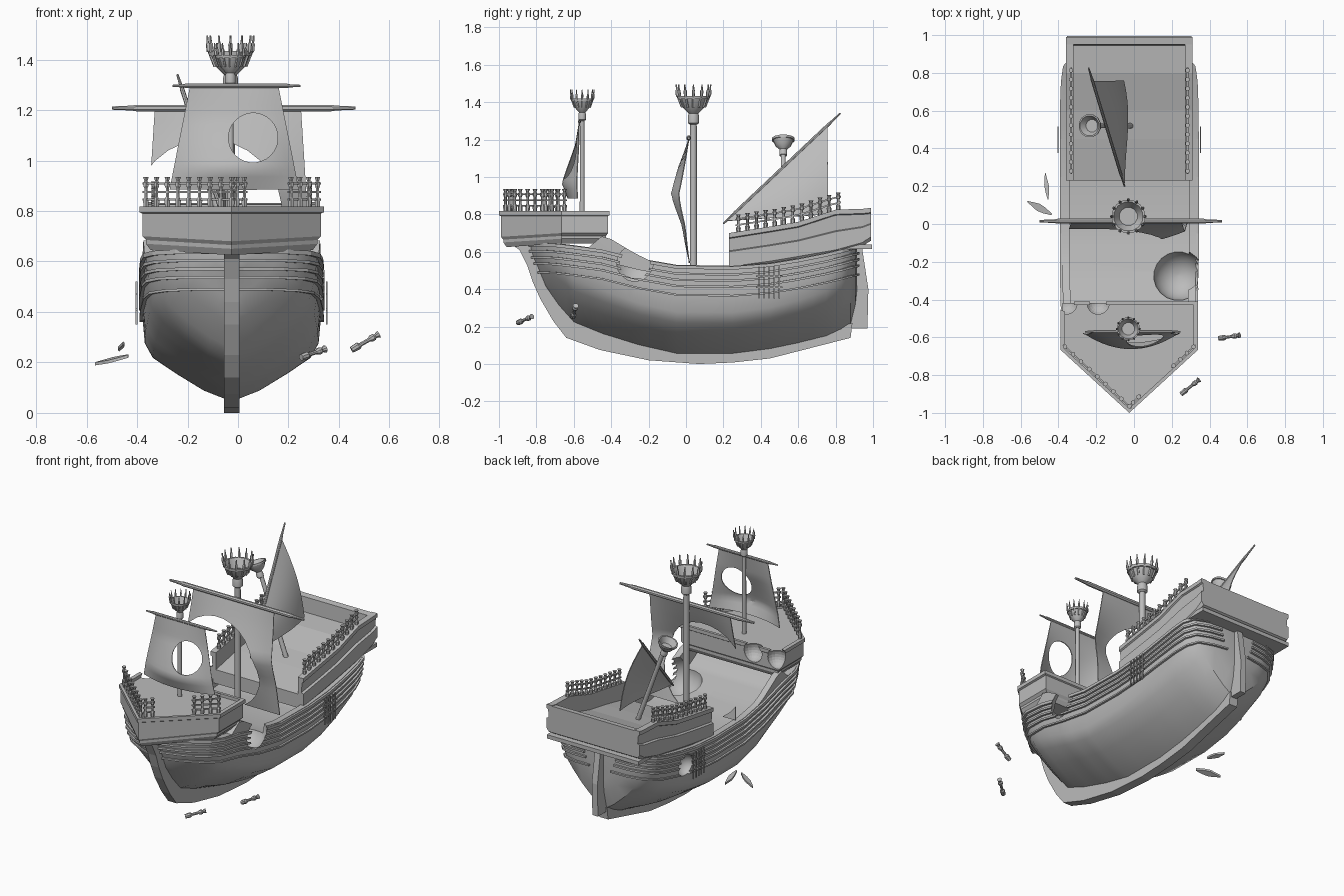
import bpy, bmesh, math
from mathutils import Vector as V

if "Cube" in bpy.data.objects:
    bpy.data.objects.remove(bpy.data.objects["Cube"])

C = -0.025  # ship centre line in x
grey = bpy.data.materials.new("plain grey")
grey.diffuse_color = (0.5, 0.5, 0.5, 1)
grey.use_nodes = True
grey.node_tree.nodes["Principled BSDF"].inputs["Base Color"].default_value = grey.diffuse_color


class Part:
    """Collects lofts and lathes into one named object."""
    def __init__(self, name):
        self.name, self.v, self.f = name, [], []

    def loft(self, rings, caps=True):
        b, n = len(self.v), len(rings[0])
        for r in rings:
            self.v += [tuple(p) for p in r]
        for i in range(len(rings) - 1):
            for j in range(n):
                k = (j + 1) % n
                self.f.append((b + i*n + j, b + i*n + k, b + (i+1)*n + k, b + (i+1)*n + j))
        if caps:
            self.f.append(tuple(range(b + n - 1, b - 1, -1)))
            e = b + (len(rings) - 1) * n
            self.f.append(tuple(range(e, e + n)))

    def lathe(self, p0, axis, prof, n=10):
        p0, axis = V(p0), V(axis).normalized()
        q = axis.to_track_quat('Z', 'Y')
        a = [2 * math.pi * (i + .5) / n for i in range(n)]
        self.loft([[p0 + q @ V((r*math.cos(t), r*math.sin(t), d)) for t in a] for d, r in prof])

    def rod(self, p0, p1, r, n=6, r1=None):
        d = V(p1) - V(p0)
        self.lathe(p0, d, [(0, r), (d.length, r1 or r)], n)

    def done(self, smooth=False):
        me = bpy.data.meshes.new(self.name)
        me.from_pydata(self.v, [], self.f)
        bm = bmesh.new()
        bm.from_mesh(me)
        bmesh.ops.recalc_face_normals(bm, faces=bm.faces)
        bm.to_mesh(me)
        bm.free()
        me.materials.append(grey)
        ob = bpy.data.objects.new(self.name, me)
        bpy.context.collection.objects.link(ob)
        if smooth:
            shade(ob)
        return ob


def shade(ob, angle=32):
    for p in ob.data.polygons:
        p.use_smooth = True
    ob.data.set_sharp_from_angle(angle=math.radians(angle))


def bake(ob):
    dg = bpy.context.evaluated_depsgraph_get()
    me = bpy.data.meshes.new_from_object(ob.evaluated_get(dg))
    ob.modifiers.clear()
    ob.data = me


def cut(ob, centre, r, depth=None):
    """Subtract a ball, or a round bar along y when depth is given."""
    p = Part("cutter")
    if depth:
        p.lathe(V(centre) - V((0, depth, 0)), (0, 1, 0), [(0, r), (2*depth, r)], 28)
    else:
        p.lathe(V(centre), (0, 0, 1), [(-r*math.cos(math.pi*(i+.2)/12.4), r*math.sin(math.pi*(i+.2)/12.4))
                                       for i in range(13)], 20)
    c = p.done()
    c.hide_render = True
    m = ob.modifiers.new("cut", 'BOOLEAN')
    m.operation, m.object, m.solver = 'DIFFERENCE', c, 'EXACT'
    bpy.context.view_layer.update()
    bake(ob)
    bpy.data.objects.remove(c)


def interp(table, x):
    if x <= table[0][0]:
        return table[0][1:]
    for a, b in zip(table, table[1:]):
        if x <= b[0]:
            t = (x - a[0]) / (b[0] - a[0])
            return [p + (q - p) * t for p, q in zip(a[1:], b[1:])]
    return table[-1][1:]


# Hull stations: y, bottom z, sheer z, half width, sharpness of the section
ST = [(-.83, .58, .65, .03, 1), (-.79, .5, .65, .14, 1), (-.75, .40, .65, .22, 1), (-.68, .30, .645, .305, .9),
      (-.6, .21, .635, .34, .7), (-.45, .15, .615, .35, .4), (-.25, .09, .565, .355, .1), (-.05, .045, .53, .355, 0),
      (.25, .045, .525, .355, 0), (.45, .07, .54, .355, .1), (.6, .1, .565, .355, .3), (.75, .135, .595, .35, .6),
      (.83, .17, .615, .34, .9), (.88, .2, .63, .3, 1), (.905, .3, .635, .22, 1), (.915, .38, .64, .12, 1)]
MID = [(0, 0), (.31, .09), (.62, .23), (.88, .36), (.97, .48), (1, .72), (1, 1)]
VEE = [(0, 0), (.25, .12), (.5, .28), (.72, .45), (.88, .6), (.96, .78), (1, 1)]
HUMP = [(-.5, .07), (-.4, .065), (-.3, .03), (-.2, 0)]


def section(k):
    return [(a + (c - a)*k, b + (d - b)*k) for (a, b), (c, d) in zip(MID, VEE)]


def half(y, z):
    zb, zs, w, k = interp(ST, y)
    return w * interp([(v, u) for u, v in section(k)], (z - zb) / (zs - zb))[0]


ys = sorted({s[0] for s in ST} | {-.81, -.77, -.72, -.64, -.52, -.4, -.35, -.3, -.2, -.12, .1, .35, .52, .68, .79})
rings = []
for y in ys:
    zb, zs, w, k = interp(ST, y)
    zt = zs + (interp(HUMP, y)[0] if -.5 < y < -.2 else 0)
    zd = zs - (.06 if -.5 < y < .4 else .02)
    pts = [(w*u, zb + v*(zs - zb)) for u, v in section(k)]
    pts[-1] = (w, zt)
    wi = max(w - .04, w * .6)
    pts += [(wi, zt), (wi, zd)]
    rings.append([(C + x, y, z) for x, z in pts] + [(C - x, y, z) for x, z in reversed(pts[1:])])
p = Part("hull")
p.loft(rings)
hull = p.done()

# Wales: raised strips running round the hull
p = Part("wales")
for d, t in ((.012, .018), (.047, .012), (.08, .012), (.113, .012), (.16, .01)):
    for s in (1, -1):
        path = []
        for y in ys:
            zb, zs, w, k = interp(ST, y)
            z = zs - d
            if z > zb - .03:
                path.append(V((C + s * half(y, z), y, z)))
        out = []
        for i, q in enumerate(path):
            g = path[min(i+1, len(path)-1)] - path[max(i-1, 0)]
            n = V((s*g.y, -s*g.x, 0)).normalized() * .013
            up = V((0, 0, t / 2))
            out.append([q - n - up, q + n - up, q + n + up, q - n + up])
        p.loft(out)
wales = p.done()

# Shot damage in the hull sides
for ob in (hull, wales):
    cut(ob, (.235, -.27, .54), .135)
    cut(ob, (-.385, .545, .45), .07)
shade(hull)


def slab(name, pts, w):
    q = Part(name)
    q.loft([[(C + s*w, y, z) for y, z in pts] for s in (-1, 1)])
    return q.done()


# Keel with stem, and rudder
slab("keel", [(-.94, .645), (-.89, .61), (-.85, .53), (-.82, .44), (-.78, .35), (-.71, .23), (-.64, .14), (-.46, .075),
              (-.2, .02), (.07, 0), (.25, .008), (.45, .03), (.88, .14), (.89, .22), (.6, .13), (.45, .1), (.25, .07),
              (.07, .065), (-.25, .11), (-.45, .17), (-.59, .23), (-.67, .32), (-.74, .42), (-.78, .55), (-.79, .65)], .03)
slab("rudder", [(.87, .19), (.97, .19), (.975, .4), (.94, .63), (.89, .63)], .02)

# Forecastle: five-sided box with rim and sunken deck
plan = [(0, -1), (.365, -.665), (.365, -.41), (-.365, -.41), (-.365, -.665)]
p = Part("forecastle")
p.loft([[(C + x*s, -.66 + (y + .66)*s, z + (.02 if y > -.9 and z < .7 else 0)) for x, y in plan] for s, z in
        ((.88, .625), (.93, .65), (.93, .665), (.97, .68), (.97, .79), (1, .795), (1, .818), (.93, .818), (.93, .798))])
castle = p.done()
for x in (-.36, -.19):
    cut(castle, (x, -.42, .77), .065)

# Sterncastle: sloping walls round a sunken deck
p = Part("sterncastle")
rings = []
for y, zb, zt, wall in ((.23, .5, .70, .11), (.45, .53, .735, .1), (.6, .555, .76, .1), (.8, .59, .825, .11),
                        (.945, .63, .83, .1), (.95, .635, .83, .004), (.99, .66, .835, .004)):
    zm = zb + (zt - zb) * .5
    half_ring = [(.32, zb), (.335, zb + .02), (.335, zm), (.32, zm + .005), (.325, zt - .03), (.335, zt - .025),
                 (.335, zt), (.295, zt), (.295, zt - wall)]
    rings.append([(C + x, y, z) for x, z in half_ring] + [(C - x, y, z) for x, z in reversed(half_ring)])
p.loft(rings)
p.loft([[(C + x, y, z) for x, y in ((-.33, .84), (.33, .84), (.33, .995), (-.33, .995))] for z in (.615, .64)])
p.done()

# Railings: turned posts joined by bars
POST = [(0, .011), (.03, .013), (.04, .007), (.075, .007), (.085, .012), (.098, .012), (.104, .007), (.12, .013)]


def railing(part, pts, h=.12, bars=(.25, .5, .78)):
    for q in pts:
        part.lathe(q, (0, 0, 1), [(d * h / .12, r) for d, r in POST], 6)
    e = (V(pts[-1]) - V(pts[0])).normalized() * .015
    for b in bars:
        up = V((0, 0, b * h))
        for a, c in zip(pts, pts[1:]):
            part.rod(V(a) + up - e, V(c) + up + e, .006, 4)


def line(a, b, n):
    return [V(a).lerp(V(b), i / (n - 1)) for i in range(n)]


p = Part("forecastle_railing")
railing(p, line((C - .34, -.65, .815), (C, -.965, .815), 9))
railing(p, line((C + .02, -.945, .815), (C + .05, -.915, .815), 2))
railing(p, line((C + .235, -.75, .815), (C + .34, -.65, .815), 4))
p.done()
p = Part("sterncastle_railings")
TOP = [(.23, .70), (.45, .735), (.6, .76), (.8, .825), (.945, .83)]
for s in (-1, 1):
    railing(p, [V((C + s*.308, y, interp(TOP, y)[0] - .004)) for y in (.28 + i*.0485 for i in range(12))], .095, (.42, .75))
p.done()

# Side ladders (chain plates)
p = Part("side_ladders")
for s in (-1, 1):
    x = C + s * .377
    for i in range(5):
        p.rod((x, .39 + .027*i, .35), (x, .39 + .027*i, .52), .005, 4)
    for z in (.41, .47):
        p.rod((x, .375, z), (x, .515, z), .005, 4)
p.done()


# Masts with crow's nests
def nest(part, p0, axis, r, h, spikes):
    cup = [(0, .2), (.04, .32), (.2, .32), (.27, .27), (.42, .62), (.62, .8), (.62, .9), (.7, .92), (.7, .8), (.45, .5)]
    part.lathe(p0, axis, [(d*h, q*r) for d, q in cup], 12)
    for i in range(spikes):
        a = 2 * math.pi * i / spikes
        e = V((math.cos(a), math.sin(a), 0)) * r
        u = V((0, 0, h))
        part.rod(V(p0) + e*.62 + u*.42, V(p0) + e*.88 + u*.72, r*.07, 5)
        part.lathe(V(p0) + e*.88 + u*.68, e*.06 + u*.3, [(0, r*.08), (.14*h, r*.09), (.17*h, r*.05), (.3*h, r*.035)], 5)


x = -.03
for nm, base, top, r, nr, nh, sp in (("fore_mast", (x, -.555, .79), (x, -.555, 1.32), .012, .067, .17, 12),
                                     ("main_mast", (x, .04, .45), (x, .04, 1.3), .018, .098, .22, 12),
                                     ("mizzen_mast", (-.01, .52, .62), (-.2, .52, 1.13), .013, .068, .145, 0)):
    p = Part(nm)
    p.rod(base, top, r * 1.15, 12, r)
    nest(p, V(top) - V((0, 0, .02)), V(top) - V(base), nr, nh, sp)
    p.done(True)


# Yards, thicker in the middle
def yard(name, a, b, r):
    q = Part(name)
    L = (V(b) - V(a)).length
    q.lathe(a, V(b) - V(a), [(0, r*.5), (L*.08, r*.75), (L*.1, r), (L*.9, r), (L*.92, r*.75), (L, r*.5)], 8)
    q.done(True)


yard("fore_yard", (-.26, -.57, 1.296), (.247, -.57, 1.296), .009)
yard("main_yard", (-.5, .015, 1.208), (.465, .015, 1.208), .014)
yard("mizzen_yard", (-.05, .2, .75), (-.24, .825, 1.34), .009)


# Sails: billowing sheets with shot holes
def sail(name, fn, hole=None, n=16):
    q = Part(name)
    q.v = [tuple(fn(i / n, j / n)) for i in range(n + 1) for j in range(n + 1)]
    m = n + 1
    q.f = [(i*m + j, (i+1)*m + j, (i+1)*m + j + 1, i*m + j + 1) for i in range(n) for j in range(n)]
    ob = q.done()
    sol = ob.modifiers.new("thick", 'SOLIDIFY')
    sol.thickness, sol.offset = .005, 0
    bpy.context.view_layer.update()
    bake(ob)
    if hole:
        cut(ob, hole[0], hole[1], .4)
    shade(ob)


def fore(u, v):
    s = 2*u - 1
    y = interp([(0, -.57), (.3, -.59), (.6, -.635), (.8, -.662), (1, -.63)], v)[0]
    return V((C + .01 + s*(.175 + .08*v), -.57 + (y + .57)*(1 - .85*s*s), 1.295 - .41*v))


def main(u, v):
    s = 2*u - 1
    y = interp([(0, .015), (.15, -.02), (.3, -.06), (.45, -.105), (.55, -.08), (.7, -.03), (1, .02)], v)[0]
    return V((C - .015 + s*(.29 + .04*v), .015 + (y - .015)*(1 - .55*s*s), 1.2 - .66*v))


def lateen(u, v):
    a = V((-.05, .2, .75)).lerp(V((-.24, .825, 1.34)), .02 + .87*u)
    f = V((-.05, .22, .765)).lerp(V((-.055, .76, .8)), u)
    return a.lerp(f, v) + V((.035 * math.sin(math.pi*u) * v * u + .03 * math.sin(math.pi*v) * u, 0, 0))


sail("fore_sail", fore, ((.06, -.6, 1.09), .098))
sail("main_sail", main, ((-.12, 0, .79), .295))
sail("mizzen_sail", lateen)

# Floating wreckage: two railing posts and two splintered planks
p = Part("loose_posts")
for a, b in (((.25, -.9, .22), (.35, -.82, .255)), ((.45, -.605, .25), (.555, -.59, .31))):
    p.lathe(a, V(b) - V(a), [(d * 1.05, r * 1.2) for d, r in POST], 8)
p.done()
p = Part("loose_planks")
for a, b, w in (((-.565, .12, .195), (-.435, .05, .225), (.008, .018, .006)),
                ((-.47, .27, .25), (-.455, .13, .275), (.012, 0, .006))):
    a, b, w, u = V(a), V(b), V(w), V((0, 0, .006))
    p.loft([[q - w*t - u, q + w*t - u, q + w*t + u, q - w*t + u] for q, t in
            ((a, .15), (a.lerp(b, .45), 1), (a.lerp(b, .7), .8), (b, .2))])
p.done()
